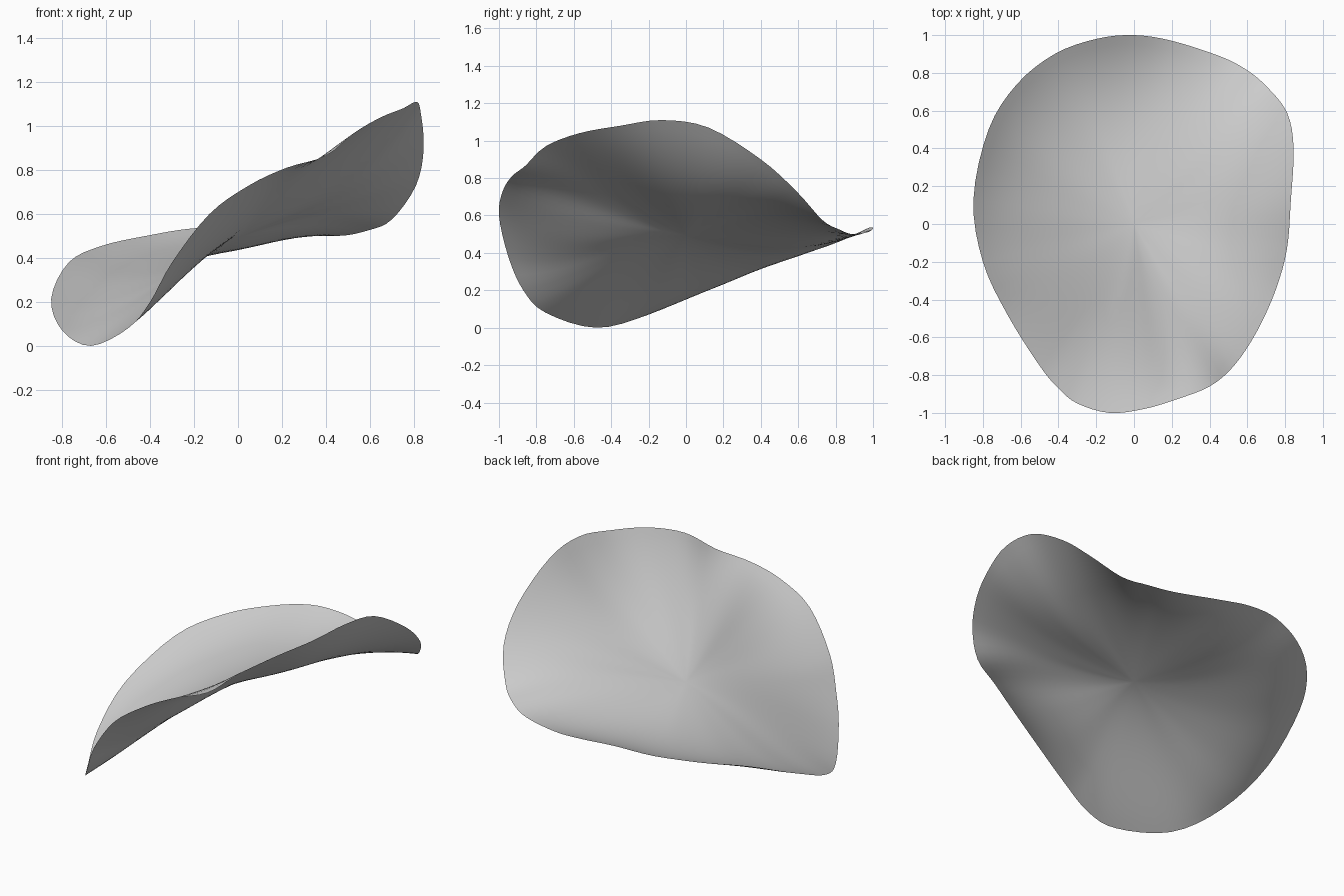
import bpy
import bmesh
from mathutils import Vector

old_cube = bpy.data.objects.get("Cube")
if old_cube:
    bpy.data.objects.remove(old_cube, do_unlink=True)

# Rim points: x, y, rim height, height partway in toward the centre
RIM = [
    (-.85, .13, .215, .235), (-.8, -.2, .07, .2), (-.67, -.48, 0, .22),
    (-.5, -.75, .08, .272), (-.4, -.87, .2, .32), (-.3, -.95, .38, .38),
    (-.13, -1, .6, .472), (.05, -.98, .73, .575), (.22, -.93, .81, .675),
    (.4, -.86, .865, .747), (.53, -.75, .97, .785), (.65, -.57, 1.04, .8),
    (.75, -.35, 1.08, .79), (.81, -.13, 1.11, .768), (.83, .12, 1.07, .735),
    (.845, .4, .9, .695), (.81, .59, .73, .65), (.7, .73, .575, .6),
    (.59, .82, .525, .56), (.45, .89, .5, .517), (.2, .97, .51, .464),
    (0, 1, .53, .437), (-.2, .98, .535, .42), (-.42, .9, .5, .395),
    (-.62, .74, .455, .355), (-.77, .5, .38, .305),
]
MID = .6
CENTRE_HEIGHT, SLOPE_X, SLOPE_Y = .492, .49, -.13
STEPS_PER_SPAN, RINGS = 4, 20


def smooth_loop(points, steps):
    """Closed Catmull-Rom curve through points of any dimension."""
    pts = [Vector(p) for p in points]
    count = len(pts)
    loop = []
    for i in range(count):
        a, b, c, d = (pts[(i + k) % count] for k in (-1, 0, 1, 2))
        for s in range(steps):
            t = s / steps
            loop.append((b * 2 + (c - a) * t
                         + (a * 2 - b * 5 + c * 4 - d) * t ** 2
                         + (b * 3 - a - c * 3 + d) * t ** 3) / 2)
    return loop


def spoke_height(rim, t):
    """Tilted plane at the centre, bending to meet the mid and rim heights."""
    x, y, rim_z, mid_z = rim
    tilt = SLOPE_X * x + SLOPE_Y * y
    rim_rest = rim_z - CENTRE_HEIGHT - tilt
    mid_rest = mid_z - CENTRE_HEIGHT - tilt * MID
    cubic = (MID ** 2 * rim_rest - mid_rest) / (MID ** 2 - MID ** 3)
    return CENTRE_HEIGHT + tilt * t + (rim_rest - cubic) * t ** 2 + cubic * t ** 3


# Petal sheet: concentric rings of the rim shape
bm = bmesh.new()
rim_loop = smooth_loop(RIM, STEPS_PER_SPAN)
centre = bm.verts.new((0, 0, CENTRE_HEIGHT))
rings = []
for r in range(1, RINGS + 1):
    t = r / RINGS
    rings.append([bm.verts.new((p[0] * t, p[1] * t, spoke_height(p, t)))
                  for p in rim_loop])

total = len(rim_loop)
for i in range(total):
    j = (i + 1) % total
    bm.faces.new((centre, rings[0][i], rings[0][j]))
    for inner, outer in zip(rings, rings[1:]):
        bm.faces.new((inner[i], outer[i], outer[j], inner[j]))
for face in bm.faces:
    face.smooth = True

mesh = bpy.data.meshes.new("petal")
bm.to_mesh(mesh)
bm.free()
petal = bpy.data.objects.new("petal", mesh)
bpy.context.collection.objects.link(petal)

# Plain grey material
grey = bpy.data.materials.new("soft_grey")
grey.use_nodes = True
colour = (.6, .6, .6, 1)
grey.diffuse_color = colour
grey.node_tree.nodes["Principled BSDF"].inputs["Base Color"].default_value = colour
mesh.materials.append(grey)
